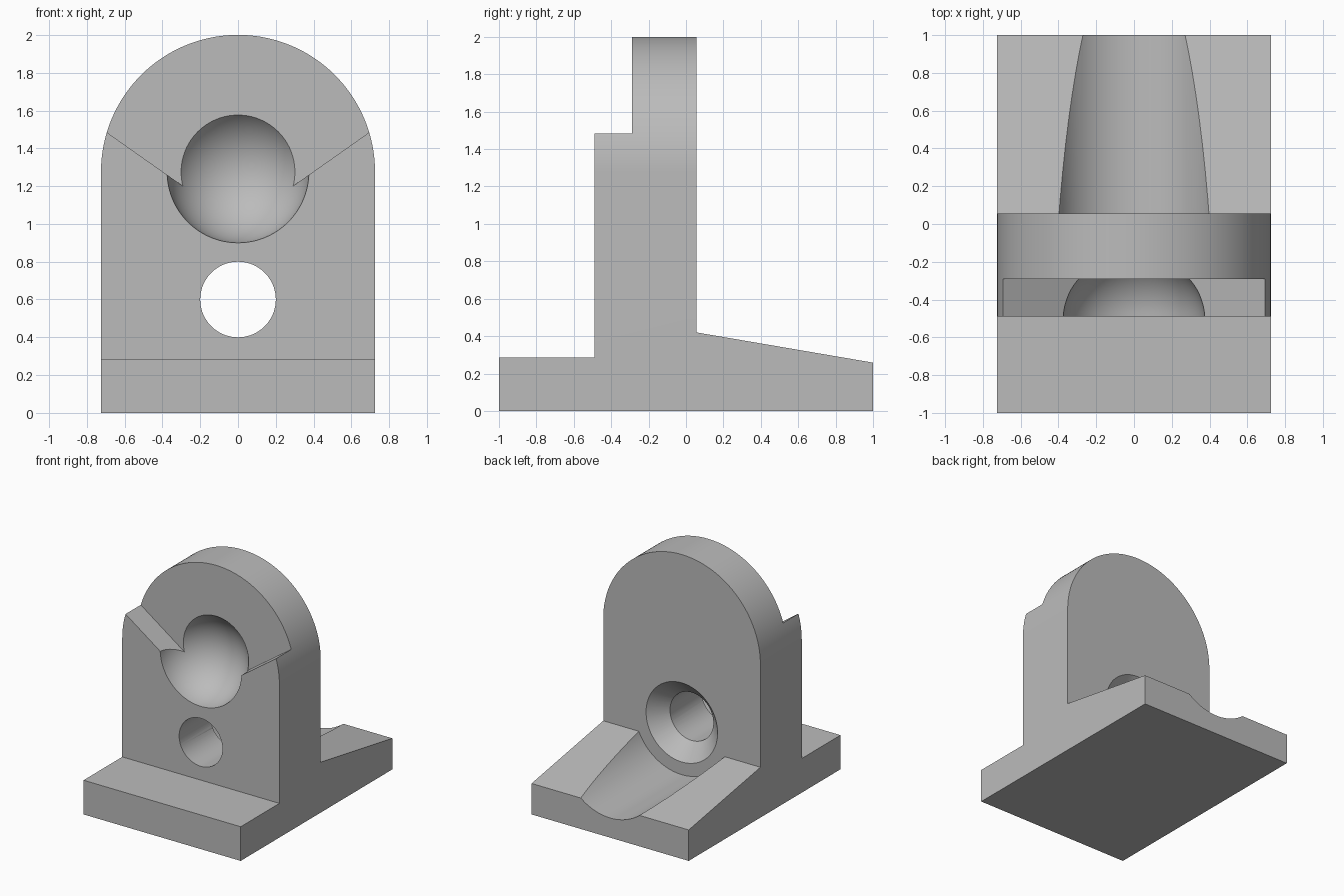
import bpy, bmesh, math
from mathutils import Matrix

cube = bpy.data.objects.get("Cube")
if cube:
    bpy.data.objects.remove(cube, do_unlink=True)

HALF = 0.725                  # half width and arch radius
ARCH_Z = 2 - HALF
FRONT, STEP, BACK = -0.49, -0.29, 0.055
HOLE_Z = 0.6

grey = bpy.data.materials.new("plain grey")
grey.use_nodes = True
grey.diffuse_color = (0.5, 0.5, 0.5, 1)
grey.node_tree.nodes["Principled BSDF"].inputs["Base Color"].default_value = (0.5, 0.5, 0.5, 1)


def finish(name, bm):
    bmesh.ops.recalc_face_normals(bm, faces=bm.faces)
    mesh = bpy.data.meshes.new(name)
    bm.to_mesh(mesh)
    bm.free()
    mesh.materials.append(grey)
    obj = bpy.data.objects.new(name, mesh)
    bpy.context.collection.objects.link(obj)
    return obj


def prism(name, points, axis, start, end):
    """Extrude a flat outline along x or y."""
    bm = bmesh.new()
    place = (lambda a, b, t: (t, a, b)) if axis == "x" else (lambda a, b, t: (a, t, b))
    face = bm.faces.new([bm.verts.new(place(a, b, start)) for a, b in points])
    new = bmesh.ops.extrude_face_region(bm, geom=[face])["geom"]
    shift = place(0, 0, end - start)
    bmesh.ops.translate(bm, vec=shift, verts=[v for v in new if isinstance(v, bmesh.types.BMVert)])
    return finish(name, bm)


def bore(name, r_start, r_end, start, end):
    """Round cutter along y, centred on the hole."""
    bm = bmesh.new()
    pose = Matrix.Translation((0, (start + end) / 2, HOLE_Z)) @ Matrix.Rotation(-math.pi / 2, 4, "X")
    bmesh.ops.create_cone(bm, cap_ends=True, segments=96, radius1=r_start, radius2=r_end,
                          depth=end - start, matrix=pose)
    return finish(name, bm)


def combine(target, tool, operation):
    mod = target.modifiers.new(tool.name, "BOOLEAN")
    mod.operation, mod.solver, mod.object = operation, "EXACT", tool
    bpy.context.view_layer.objects.active = target
    bpy.ops.object.modifier_apply(modifier=mod.name)
    bpy.data.objects.remove(tool, do_unlink=True)


# Arched front outline crossed with the stepped side outline
arc = [(HALF * math.cos(math.pi * i / 96), ARCH_Z + HALF * math.sin(math.pi * i / 96)) for i in range(97)]
bracket = prism("arched_bracket", [(-HALF, 0), (HALF, 0)] + arc, "y", -1, 1)
side = [(-2, -1), (2, -1), (2, 0.087), (BACK, 0.42), (BACK, 3), (FRONT, 3), (FRONT, 0.285), (-2, 0.285)]
combine(bracket, prism("side_outline", side, "x", -1, 1), "INTERSECT")

# Shallow V step across the front of the arch
vee = [(0, 0.995), (1, 1.7), (1, 3), (-1, 3), (-1, 1.7)]
combine(bracket, prism("vee_step", vee, "y", -2, STEP), "DIFFERENCE")

# Ball socket
ball = bmesh.new()
bmesh.ops.create_uvsphere(ball, u_segments=96, v_segments=48, radius=0.376,
                          matrix=Matrix.Translation((0, -0.515, ARCH_Z)) @ Matrix.Rotation(math.pi / 2, 4, "X"))
combine(bracket, finish("ball_socket", ball), "DIFFERENCE")

# Through hole, countersink and the groove down the rear slope
combine(bracket, bore("through_hole", 0.2, 0.2, -2, 2), "DIFFERENCE")
combine(bracket, bore("countersink", 0.18, 0.35, BACK - 0.15, BACK + 0.02), "DIFFERENCE")
combine(bracket, bore("rear_groove", 0.436, 0.436, BACK, 2), "DIFFERENCE")

bpy.ops.object.select_all(action="DESELECT")
bracket.select_set(True)
bpy.context.view_layer.objects.active = bracket
bpy.ops.object.shade_smooth_by_angle(angle=math.radians(25))
